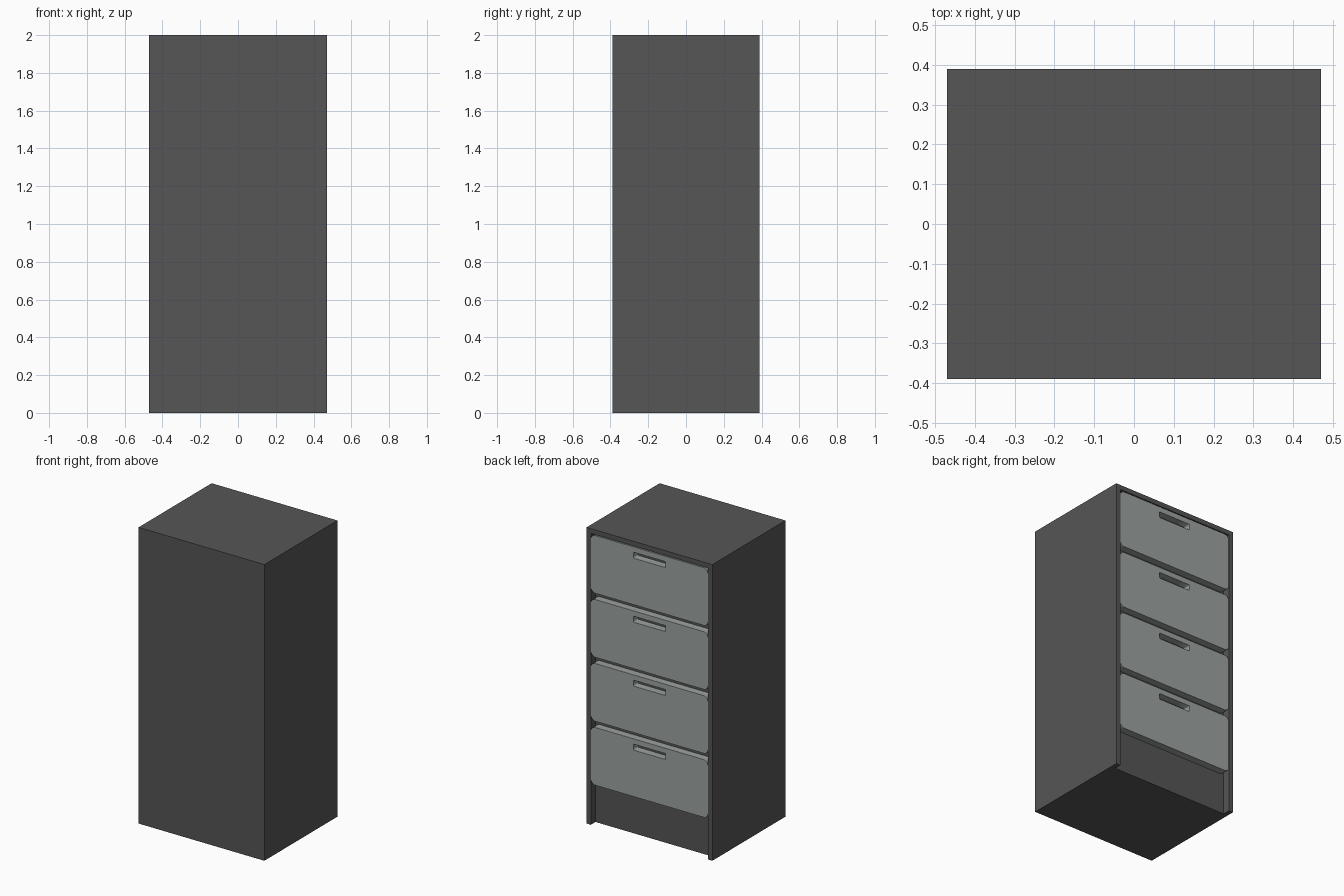
import bpy, math

if "Cube" in bpy.data.objects:
    bpy.data.objects.remove(bpy.data.objects["Cube"])

W, D, H = 0.47, 0.39, 2.0      # half width, half depth, height
T = 0.032                      # panel thickness
RECESS = 0.05                  # drawer front thickness


def material(name, rgb):
    m = bpy.data.materials.new(name)
    m.diffuse_color = (*rgb, 1)
    m.use_nodes = True
    m.node_tree.nodes["Principled BSDF"].inputs["Base Color"].default_value = m.diffuse_color
    return m


charcoal = material("charcoal", (0.092, 0.092, 0.092))
grey = material("light grey", (0.33, 0.36, 0.355))


def box(name, lo, hi, mat):
    bpy.ops.mesh.primitive_cube_add(size=1, location=[(a + b) / 2 for a, b in zip(lo, hi)])
    ob = bpy.context.object
    ob.name = name
    ob.scale = [b - a for a, b in zip(lo, hi)]
    bpy.ops.object.transform_apply(location=False, rotation=False)
    ob.data.materials.append(mat)
    return ob


def rounded_rect(hw, z0, z1, r, n=5):
    pts = []
    for cx, cz, start in ((hw - r, z1 - r, 0), (r - hw, z1 - r, 90),
                          (r - hw, z0 + r, 180), (hw - r, z0 + r, 270)):
        for i in range(n + 1):
            a = math.radians(start + 90 * i / n)
            pts.append((cx + r * math.cos(a), cz + r * math.sin(a)))
    return pts


def plate(name, loops, y, thick, mat):
    """Upright plate from an outline plus holes, built as a filled curve."""
    cu = bpy.data.curves.new(name, 'CURVE')
    cu.dimensions, cu.fill_mode, cu.extrude = '2D', 'BOTH', thick / 2
    for pts in loops:
        s = cu.splines.new('POLY')
        s.points.add(len(pts) - 1)
        for p, (x, z) in zip(s.points, pts):
            p.co = (x, z, 0, 1)
        s.use_cyclic_u = True
    cu.materials.append(mat)
    ob = bpy.data.objects.new(name, cu)
    bpy.context.collection.objects.link(ob)
    ob.location.y = y
    ob.rotation_euler.x = math.pi / 2
    bpy.ops.object.select_all(action='DESELECT')
    ob.select_set(True)
    bpy.context.view_layer.objects.active = ob
    bpy.ops.object.convert(target='MESH')


# Carcass: recessed core (also the plinth), two sides and a top
box("core", (-W + T, -D, 0), (W - T, D - RECESS, H - T), charcoal)
for s, name in ((-1, "left_side"), (1, "right_side")):
    x0, x1 = sorted((s * W, s * (W - T)))
    box(name, (x0, -D, 0), (x1, D, H - T), charcoal)
box("top_panel", (-W, -D, H - T), (W, D, H), charcoal)

# Four drawer fronts, each with a slot grip cut through
for i in range(4):
    top = 1.962 - i * 0.432
    outline = rounded_rect(W - T - 0.002, top - 0.39, top, 0.03)
    slot = rounded_rect(0.12, top - 0.076, top - 0.036, 0.003, 1)
    plate(f"drawer_front_{i + 1}", [outline, slot], D - RECESS / 2, RECESS, grey)
